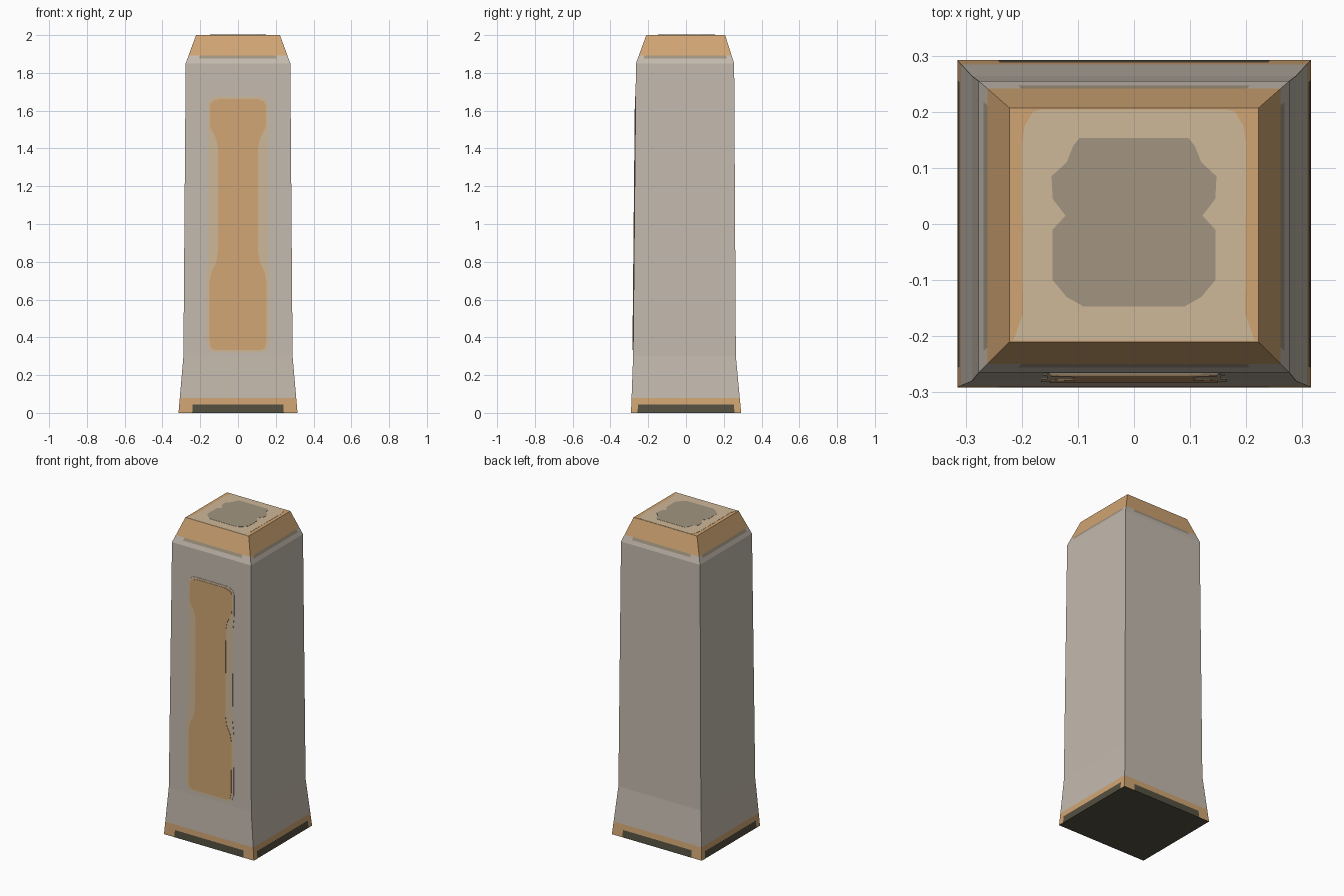
import bpy, bmesh

if "Cube" in bpy.data.objects:
    bpy.data.objects.remove(bpy.data.objects["Cube"])


def material(name, srgb):
    m = bpy.data.materials.new(name)
    lin = [((c / 255 + 0.055) / 1.055) ** 2.4 for c in srgb]
    m.diffuse_color = (*lin, 1)
    m.use_nodes = True
    m.node_tree.nodes["Principled BSDF"].inputs["Base Color"].default_value = m.diffuse_color
    return m


STONE = material("warm grey stone", (196, 186, 174))
TAN = material("tan", (208, 165, 115))
LIGHT = material("light tan", (206, 184, 152))
OLIVE = material("olive grey", (162, 149, 129))
DARK = material("dark base", (84, 79, 64))


def finish(bm, name, mats):
    bmesh.ops.recalc_face_normals(bm, faces=bm.faces[:])
    mesh = bpy.data.meshes.new(name)
    bm.to_mesh(mesh)
    bm.free()
    for m in mats:
        mesh.materials.append(m)
    ob = bpy.data.objects.new(name, mesh)
    bpy.context.collection.objects.link(ob)
    return ob


# Tapered pillar profile: z, half width, front y, back y
PROFILE = [(0, 0.315, -0.291, 0.292), (0.3, 0.289, -0.28, 0.264),
           (1.85, 0.277, -0.265, 0.255), (2.0, 0.222, -0.21, 0.207)]


def section(z):
    for a, b in zip(PROFILE, PROFILE[1:]):
        if z <= b[0]:
            t = (z - a[0]) / (b[0] - a[0])
            return [p + (q - p) * t for p, q in zip(a[1:], b[1:])]


# Pillar body: rings with corner columns, coloured by height band and column
LEVELS = [0, 0.045, 0.08, 0.3, 1.85, 1.875, 1.893, 2.0]
FX, FY = 0.77, 0.88
bm = bmesh.new()
rings = []
for z in LEVELS:
    w, f, b = section(z)
    c, h = (f + b) / 2, (b - f) / 2
    pts = [(-1, -1), (-FX, -1), (FX, -1), (1, -1), (1, -FY), (1, FY),
           (1, 1), (FX, 1), (-FX, 1), (-1, 1), (-1, FY), (-1, -FY)]
    rings.append([bm.verts.new((u * w, c + v * h, z)) for u, v in pts])
for level, (lo, hi) in enumerate(zip(rings, rings[1:])):
    for i in range(12):
        j = (i + 1) % 12
        face = bm.faces.new((lo[i], lo[j], hi[j], hi[i]))
        middle = i % 3 == 1
        if level == 0:
            face.material_index = 3 if middle else 1
        elif level in (1, 6):
            face.material_index = 1
        elif level == 5 and middle:
            face.material_index = 2
bm.faces.new(rings[0]).material_index = 3
bm.faces.new(rings[-1]).material_index = 1
finish(bm, "pillar_body", [STONE, TAN, OLIVE, DARK])


def plate(name, half, place, depth, mat):
    """Thin plate from the right half of an outline, mirrored left."""
    outline = half + [(-x, v) for x, v in reversed(half)]
    bm = bmesh.new()
    outer = [bm.verts.new(place(x, v, depth)) for x, v in outline]
    inner = [bm.verts.new(place(x, v, -0.001)) for x, v in outline]
    bm.faces.new(outer)
    bm.faces.new(inner)
    n = len(outline)
    for i in range(n):
        j = (i + 1) % n
        bm.faces.new((outer[i], outer[j], inner[j], inner[i]))
    return finish(bm, name, [mat])


def on_front(x, z, d):
    return (x, section(z)[1] - d, z)


def on_top(x, y, d):
    return (x, y, 2.0 + d)


# Front panel: pale border and dumbbell-shaped inlay
plate("front_panel_border",
      [(0.13, 0.32), (0.155, 0.335), (0.166, 0.37), (0.166, 0.74),
       (0.155, 0.84), (0.155, 1.42), (0.162, 1.5), (0.162, 1.63),
       (0.15, 1.66), (0.12, 1.675)], on_front, 0.002, LIGHT)
plate("front_panel_inlay",
      [(0.125, 0.332), (0.143, 0.345), (0.15, 0.38), (0.15, 0.7),
       (0.14, 0.75), (0.115, 0.8), (0.106, 0.86), (0.106, 1.4),
       (0.115, 1.45), (0.145, 1.51), (0.148, 1.54), (0.148, 1.63),
       (0.135, 1.65), (0.1, 1.662)], on_front, 0.004, TAN)

# Top: pale cap and darker centre patch
plate("top_cap",
      [(0.215, -0.208), (0.198, -0.16), (0.2, 0.14), (0.195, 0.175),
       (0.18, 0.2), (0.165, 0.204)], on_top, 0.001, LIGHT)
plate("top_patch",
      [(0.09, -0.147), (0.12, -0.13), (0.145, -0.1), (0.145, -0.01),
       (0.122, 0.015), (0.145, 0.045), (0.147, 0.085), (0.12, 0.11),
       (0.108, 0.14), (0.097, 0.153)], on_top, 0.002, OLIVE)
